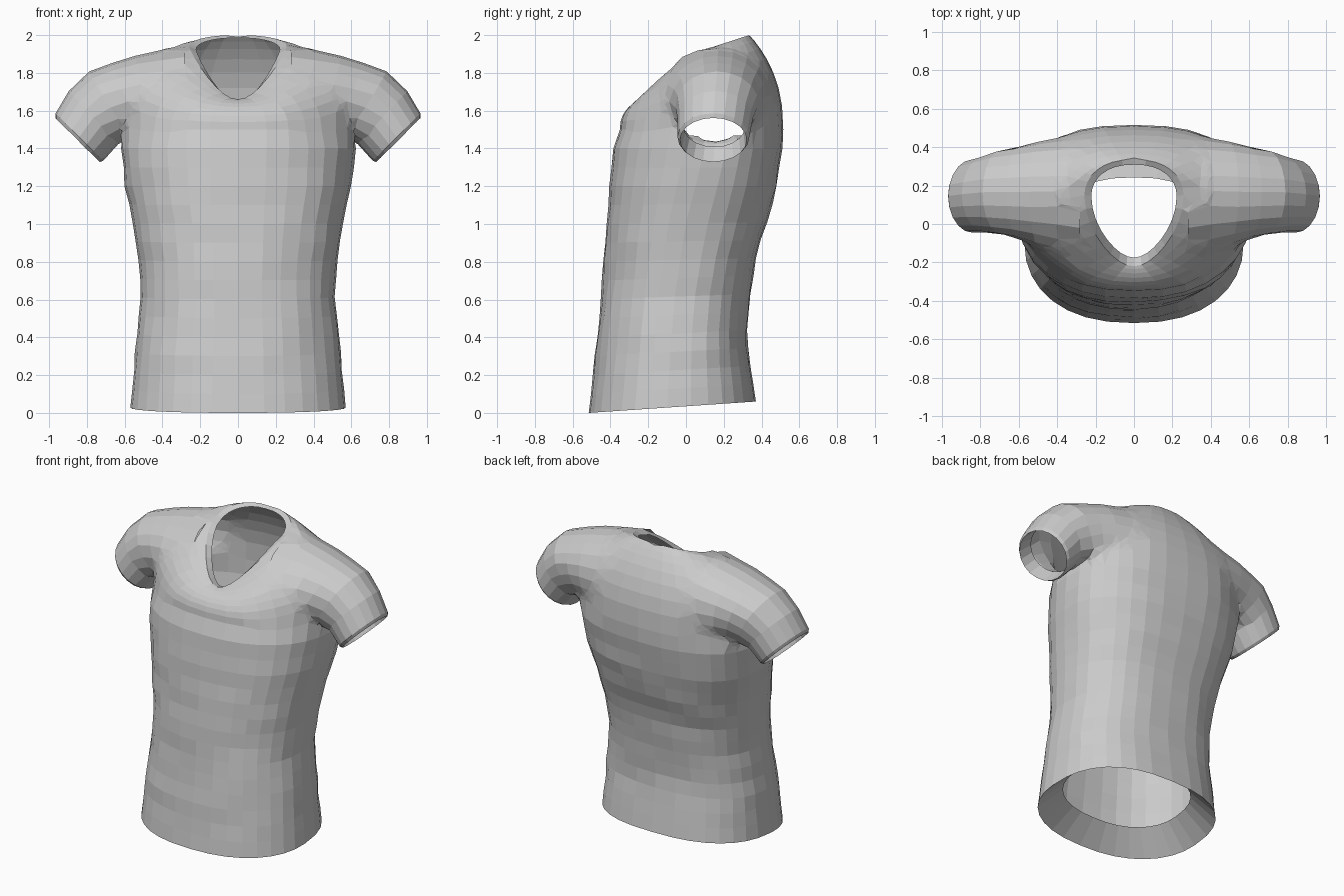
import bpy, bmesh, math
from mathutils import Vector, noise

cube = bpy.data.objects.get("Cube")
if cube:
    bpy.data.objects.remove(cube, do_unlink=True)

cloth = bpy.data.materials.new("light_grey_cloth")
cloth.use_nodes = True
grey = (0.6, 0.6, 0.6, 1)
cloth.diffuse_color = grey
cloth.node_tree.nodes["Principled BSDF"].inputs["Base Color"].default_value = grey

SEGMENTS = 32
CAP = 1  # slot index that marks temporary end caps


def power(value, exponent):
    return math.copysign(abs(value) ** exponent, value)


def angles(count):
    return [math.tau * i / count for i in range(count)]


def loft(name, rings):
    """Skin rings into a closed solid whose fan caps carry the CAP index."""
    bm = bmesh.new()
    rows = [[bm.verts.new(p) for p in ring] for ring in rings]
    count = len(rows[0])
    for low, high in zip(rows, rows[1:]):
        for i in range(count):
            j = (i + 1) % count
            bm.faces.new((low[i], low[j], high[j], high[i]))
    for row in (rows[0], rows[-1]):
        hub = bm.verts.new(sum((v.co for v in row), Vector()) / count)
        for i in range(count):
            bm.faces.new((row[i], row[(i + 1) % count], hub)).material_index = CAP
    bmesh.ops.recalc_face_normals(bm, faces=bm.faces)
    mesh = bpy.data.meshes.new(name)
    bm.to_mesh(mesh)
    bm.free()
    mesh.materials.append(cloth)
    mesh.materials.append(cloth)
    obj = bpy.data.objects.new(name, mesh)
    bpy.context.collection.objects.link(obj)
    return obj


# Torso profile: height, half width, front y, back y, y of the widest point
PROFILE = [
    (0.0, 0.57, -0.515, 0.37, -0.10),
    (0.35, 0.54, -0.475, 0.32, -0.08),
    (0.6, 0.515, -0.45, 0.34, -0.06),
    (0.8, 0.525, -0.435, 0.37, -0.03),
    (1.0, 0.555, -0.42, 0.43, 0.0),
    (1.2, 0.60, -0.405, 0.48, 0.05),
    (1.4, 0.62, -0.385, 0.51, 0.1),
    (1.5, 0.61, -0.35, 0.515, 0.1),
]


def profile_at(z):
    for a, b in zip(PROFILE, PROFILE[1:]):
        if z <= b[0]:
            t = (z - a[0]) / (b[0] - a[0])
            return [p + (q - p) * t for p, q in zip(a, b)]
    return PROFILE[-1]


def torso_ring(z):
    _, half, front, back, mid = profile_at(z)
    ring = []
    for a in angles(SEGMENTS):
        s, c = math.sin(a), math.cos(a)
        if s > 0:  # squarer back
            x, y = half * power(c, 0.8), mid + s ** 0.8 * (back - mid)
        else:  # rounder front
            x, y = half * power(c, 0.86), mid - abs(s) ** 0.93 * (mid - front)
        # hem rises towards the back
        lift = 0.068 * (y + 0.515) * max(0, 1 - z / 1.2)
        # soft creases in the cloth, none at the hem or the shoulder line
        fade = min(1, z * 3, (1.5 - z) * 5)
        crease = 1 + 0.022 * fade * noise.noise(Vector((x * 4, y * 4, z * 8)))
        ring.append(Vector((x * crease, y * crease, z + lift)))
    return ring


def neckline():
    ring = []
    for a in angles(SEGMENTS):
        s, c = math.sin(a), math.cos(a)
        if s < 0:  # V at the front
            ring.append(Vector((0.258 * c * (1 - 0.22 * s * s), 0.15 + 0.37 * s,
                                1.94 - 0.28 * abs(s) ** 1.6)))
        else:
            ring.append(Vector((0.258 * power(c, 0.85), 0.15 + 0.185 * s, 1.94 + 0.06 * s)))
    return ring


# Body from the hem lining, turned up inside, to the chest
rings = [torso_ring(i / 10) for i in range(16)]
lining = [Vector((p.x * 0.72, (p.y + 0.07) * 0.71 - 0.07, p.z + 0.14)) for p in rings[0]]
rings.insert(0, lining)
chest, neck = rings[-1], neckline()

# Shoulder yoke curving from chest to neckline
STEPS = 8
for step in range(1, STEPS + 1):
    t = step / STEPS * math.pi / 2
    ring = []
    for a, r, n in zip(angles(SEGMENTS), chest, neck):
        s = math.sin(a)
        slope = 0.7 + (1.2 * s if s > 0 else -0.6 * s)
        across = max(0, math.cos(t)) ** slope
        up = math.sin(t) ** 0.85
        ring.append(Vector((n.x + (r.x - n.x) * across, n.y + (r.y - n.y) * across,
                            r.z + (n.z - r.z) * up)))
    rings.append(ring)

# Collar band turned inwards
rings.append([Vector((p.x * 0.86, 0.13 + (p.y - 0.13) * 0.87, p.z - 0.015)) for p in neck])
shirt = loft("shirt", rings)

# Sleeve rings from cuff lining and cuff fold up to the shoulder:
# x, y, z, radius, half depth, tilt in degrees
SLEEVE = [
    (0.78, 0.15, 1.515, 0.15, 0.162, 45),
    (0.85, 0.145, 1.445, 0.165, 0.177, 45),
    (0.84, 0.145, 1.46, 0.178, 0.19, 45),
    (0.765, 0.155, 1.563, 0.192, 0.2, 47),
    (0.685, 0.165, 1.63, 0.205, 0.222, 60),
    (0.6, 0.168, 1.665, 0.225, 0.25, 74),
    (0.52, 0.167, 1.685, 0.23, 0.28, 81),
    (0.42, 0.165, 1.69, 0.24, 0.305, 86),
    (0.28, 0.15, 1.69, 0.24, 0.29, 90),
]


def sleeve_ring(side, x, y, z, radius, depth, tilt):
    tilt = math.radians(tilt)
    ring = []
    for a in angles(20):
        u = radius * math.cos(a)
        ring.append(Vector((side * (x + u * math.cos(tilt)), y + depth * math.sin(a),
                            z + u * math.sin(tilt))))
    return ring


sleeves = [loft(name, [sleeve_ring(side, *row) for row in SLEEVE])
           for name, side in (("left_sleeve", 1), ("right_sleeve", -1))]

# Join the sleeves to the body
for sleeve in sleeves:
    join = shirt.modifiers.new(sleeve.name, 'BOOLEAN')
    join.operation = 'UNION'
    join.solver = 'EXACT'
    join.object = sleeve
bpy.context.view_layer.update()
graph = bpy.context.evaluated_depsgraph_get()
joined = bpy.data.meshes.new_from_object(shirt.evaluated_get(graph))
shirt.modifiers.clear()
shirt.data = joined
for sleeve in sleeves:
    bpy.data.objects.remove(sleeve, do_unlink=True)

# Open the hem, cuffs and neck
bm = bmesh.new()
bm.from_mesh(joined)
bmesh.ops.delete(bm, geom=[f for f in bm.faces if f.material_index == CAP], context='FACES')
bmesh.ops.remove_doubles(bm, verts=bm.verts, dist=0.012)
bmesh.ops.triangulate(bm, faces=[f for f in bm.faces if len(f.verts) > 4])

# Ease the shoulder seams into one flowing surface
seam = [v for v in bm.verts if 0.3 < abs(v.co.x) < 0.7 and v.co.z > 1.47]
for _ in range(5):
    bmesh.ops.smooth_vert(bm, verts=seam, factor=0.5,
                          use_axis_x=True, use_axis_y=True, use_axis_z=True)
for f in bm.faces:
    f.material_index = 0
    f.smooth = False
bm.to_mesh(joined)
bm.free()
joined.materials.clear()
joined.materials.append(cloth)
